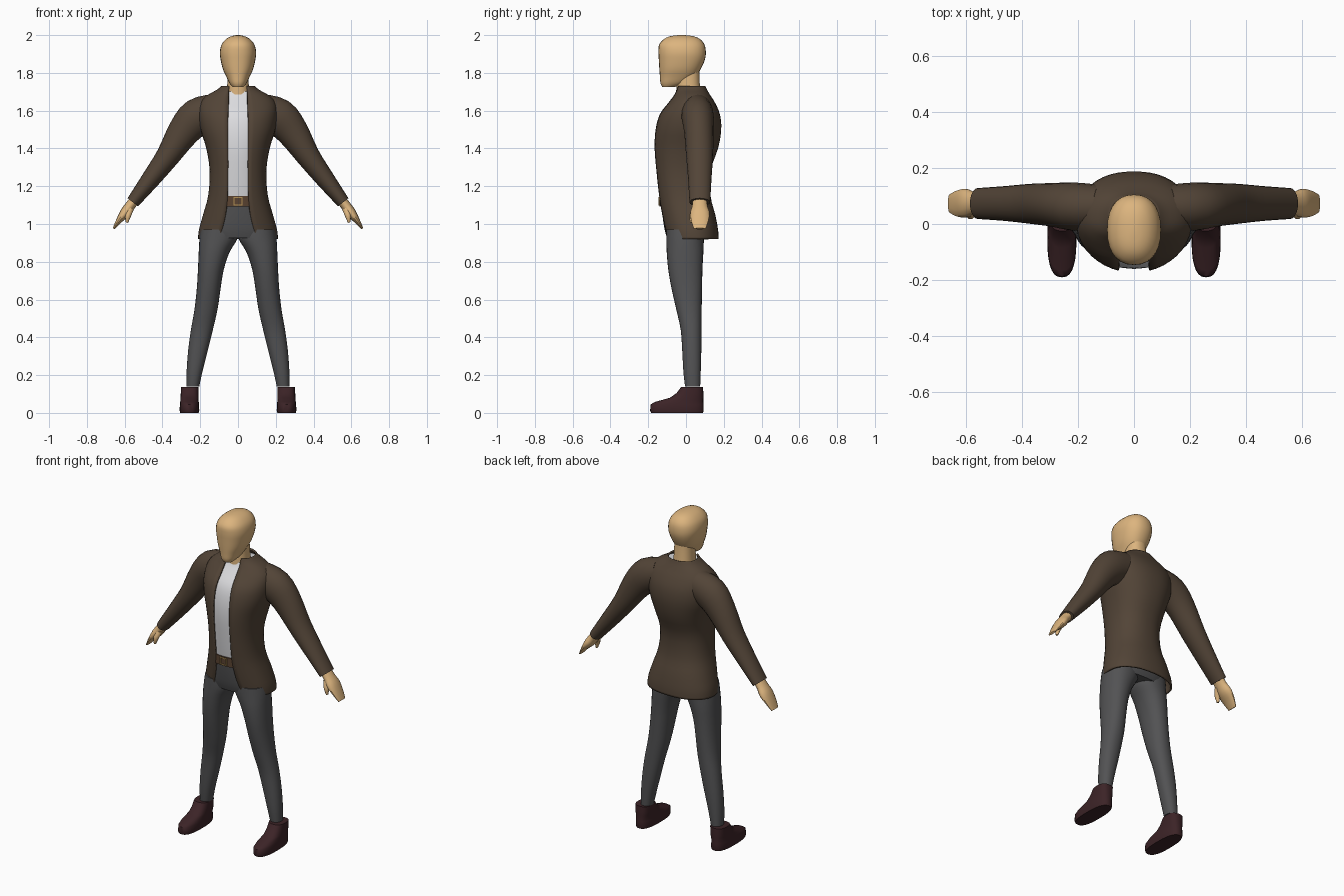
import bpy, bmesh, math
from mathutils import Vector

if "Cube" in bpy.data.objects:
    bpy.data.objects.remove(bpy.data.objects["Cube"])


def material(name, r, g, b):
    m = bpy.data.materials.new(name)
    m.diffuse_color = (r, g, b, 1)
    m.use_nodes = True
    m.node_tree.nodes["Principled BSDF"].inputs["Base Color"].default_value = m.diffuse_color
    return m


SKIN = material("skin", 0.72, 0.46, 0.21)
BROWN = material("jacket brown", 0.085, 0.058, 0.038)
WHITE = material("shirt white", 0.72, 0.72, 0.74)
GREY = material("trouser grey", 0.085, 0.085, 0.088)
MAROON = material("shoe maroon", 0.045, 0.017, 0.02)
LEATHER = material("belt leather", 0.10, 0.055, 0.03)
BRASS = material("buckle brass", 0.45, 0.28, 0.09)


def smooth_rows(rows, k=3):
    """Catmull-Rom interpolation between rows of numbers."""
    out = []
    n = len(rows)
    for i in range(n - 1):
        a, b, c, d = (rows[max(0, min(n - 1, j))] for j in (i - 1, i, i + 1, i + 2))
        for s in range(k):
            t = s / k
            out.append(tuple(0.5 * (2 * q + (r - p) * t + (2 * p - 5 * q + 4 * r - w) * t * t
                                    + (3 * q - p - 3 * r + w) * t ** 3)
                             for p, q, r, w in zip(a, b, c, d)))
    return out + [tuple(rows[-1])]


def loft(name, rings, mat, closed=True, mirror=False, solid=0, angle=45):
    bm = bmesh.new()
    vr = [[bm.verts.new(p) for p in r] for r in rings]
    n = len(vr[0])
    for a, b in zip(vr, vr[1:]):
        for i in range(n if closed else n - 1):
            j = (i + 1) % n
            bm.faces.new((a[i], a[j], b[j], b[i]))
    if closed:
        bm.faces.new(vr[0][::-1])
        bm.faces.new(vr[-1])
        bmesh.ops.recalc_face_normals(bm, faces=bm.faces)
    me = bpy.data.meshes.new(name)
    bm.to_mesh(me)
    bm.free()
    me.materials.append(mat)
    ob = bpy.data.objects.new(name, me)
    bpy.context.collection.objects.link(ob)
    bpy.ops.object.select_all(action='DESELECT')
    ob.select_set(True)
    bpy.context.view_layer.objects.active = ob
    bpy.ops.object.shade_smooth_by_angle(angle=math.radians(angle))
    if solid:
        s = ob.modifiers.new("thickness", 'SOLIDIFY')
        s.thickness, s.offset = solid, -1
    if mirror:
        ob.modifiers.new("mirror", 'MIRROR')
    return ob


def spow(v, e):
    return math.copysign(abs(v) ** e, v)


def ring(z, x0, x1, y0, y1, p=2.3, gap=0, n=28):
    """Horizontal superellipse, optionally open at the front by +-gap."""
    cx, cy, rx, ry = (x0 + x1) / 2, (y0 + y1) / 2, (x1 - x0) / 2, (y1 - y0) / 2
    t0 = math.asin((gap / rx) ** (p / 2)) if gap else 0
    pts = []
    for i in range(n):
        t = t0 + (2 * math.pi - 2 * t0) * i / (n - 1 if gap else n)
        pts.append((cx + rx * spow(math.sin(t), 2 / p), cy - ry * spow(math.cos(t), 2 / p), z))
    return pts


def tube(rows, n=20):
    """Rings across a path; rows are x, y, z, radius in the xz plane, radius in y."""
    cs = [Vector(r[:3]) for r in rows]
    out = []
    for i, r in enumerate(rows):
        d = cs[min(i + 1, len(cs) - 1)] - cs[max(i - 1, 0)]
        u = Vector((-d.z, 0, d.x)).normalized()
        out.append([cs[i] + u * r[3] * math.cos(a) + Vector((0, r[4] * math.sin(a), 0))
                    for a in (2 * math.pi * k / n for k in range(n))])
    return out


# Head and neck: z, half width, front y, back y
head = [(1.725, .028, -.125, -.06), (1.745, .045, -.135, 0), (1.78, .062, -.138, .05),
        (1.82, .08, -.141, .078), (1.87, .092, -.144, .1), (1.91, .096, -.146, .105),
        (1.95, .087, -.142, .098), (1.98, .062, -.115, .073), (1.995, .033, -.08, .035),
        (2.0, .008, -.035, -.01)]
loft("head", [ring(z, -w, w, a, b) for z, w, a, b in smooth_rows(head)], SKIN)
neck = [(1.6, .065, -.055, .085), (1.7, .06, -.052, .078), (1.75, .056, -.05, .072),
        (1.82, .055, -.05, .07)]
loft("neck", [ring(z, -w, w, a, b) for z, w, a, b in neck], SKIN)

# Open jacket: z, half width, front y, back y, half front gap
coat = [(.92, .212, -.107, .173, .105), (.97, .207, -.117, .17, .085), (1.05, .185, -.132, .155, .066),
        (1.15, .158, -.148, .13, .056), (1.28, .15, -.163, .13, .055), (1.40, .168, -.172, .17, .055),
        (1.50, .198, -.165, .187, .055), (1.58, .208, -.142, .18, .053), (1.64, .2, -.097, .155, .05),
        (1.68, .165, -.067, .13, .05), (1.71, .113, -.055, .112, .05), (1.73, .088, -.052, .103, .05)]
coat = smooth_rows(coat)
loft("jacket", [ring(z, -w, w, a, b, gap=g, n=40) for z, w, a, b, g in coat], BROWN,
     closed=False, solid=.01)

# Shirt follows the inside of the jacket
c = .012
loft("shirt", [ring(z, c - w, w - c, a + c, b - c) for z, w, a, b, g in coat if 1.1 < z < 1.705], WHITE)

# Sleeves
sleeve = [(.12, .06, 1.6, .09, .08), (.215, .062, 1.565, .1, .086), (.288, .068, 1.488, .085, .078),
          (.372, .072, 1.358, .063, .071), (.46, .073, 1.24, .05, .062), (.557, .073, 1.115, .035, .055)]
loft("sleeves", tube(smooth_rows(sleeve)), BROWN, mirror=True)

# Hands and thumbs
hand = [(.54, .073, 1.137, .026, .04), (.572, .073, 1.095, .027, .041), (.6, .074, 1.057, .027, .052),
        (.632, .073, 1.015, .015, .046), (.658, .073, .975, .006, .032)]
loft("hands", tube(smooth_rows(hand), 14), SKIN, mirror=True)
thumb = [(.57, .05, 1.085, .02, .018), (.582, .033, 1.045, .016, .016), (.588, .03, 1.007, .006, .008)]
loft("thumbs", tube(smooth_rows(thumb), 10), SKIN, mirror=True)

# Trousers: hips, then legs as z, inner x, outer x, front y, back y
hips = [(.925, .19, -.1, .095), (.97, .195, -.113, .115), (1.04, .17, -.124, .12), (1.11, .15, -.131, .113)]
loft("trouser_hips", [ring(z, -w, w, a, b) for z, w, a, b in smooth_rows(hips)], GREY)
leg = [(.14, .205, .273, -.005, .075), (.22, .188, .272, -.014, .078), (.33, .16, .264, -.02, .081),
       (.44, .133, .249, -.028, .082), (.55, .108, .23, -.052, .083), (.66, .092, .218, -.077, .085),
       (.76, .075, .212, -.094, .087), (.85, .045, .208, -.102, .092), (.92, .004, .204, -.104, .095),
       (.97, .001, .197, -.104, .1)]
loft("trouser_legs", [ring(z, i, o, a, b, 2.2) for z, i, o, a, b in smooth_rows(leg)], GREY, mirror=True)

# Belt and square buckle frame
loft("belt", [ring(z, -.154, .154, -.141, .118) for z in (1.092, 1.148)], LEATHER)
for x, z, w, h in ((-.02, 1.12, .005, .04), (.02, 1.12, .005, .04), (0, 1.1, .045, .005), (0, 1.14, .045, .005)):
    bpy.ops.mesh.primitive_cube_add(size=1, location=(x, -.142, z))
    bar = bpy.context.object
    bar.name = "buckle_bar"
    bar.scale = (w, .009, h)
    bar.data.materials.append(BRASS)

# Shoes: z, inner x, outer x, front y, back y
shoe = [(0, .208, .306, -.185, .09), (.012, .205, .309, -.19, .094), (.045, .206, .308, -.187, .093),
        (.058, .208, .306, -.165, .092), (.08, .208, .304, -.085, .092), (.105, .208, .303, -.05, .092),
        (.138, .208, .302, -.025, .09)]
loft("shoes", [ring(z, i, o, a, b, 2.6) for z, i, o, a, b in shoe], MAROON, mirror=True, angle=50)
